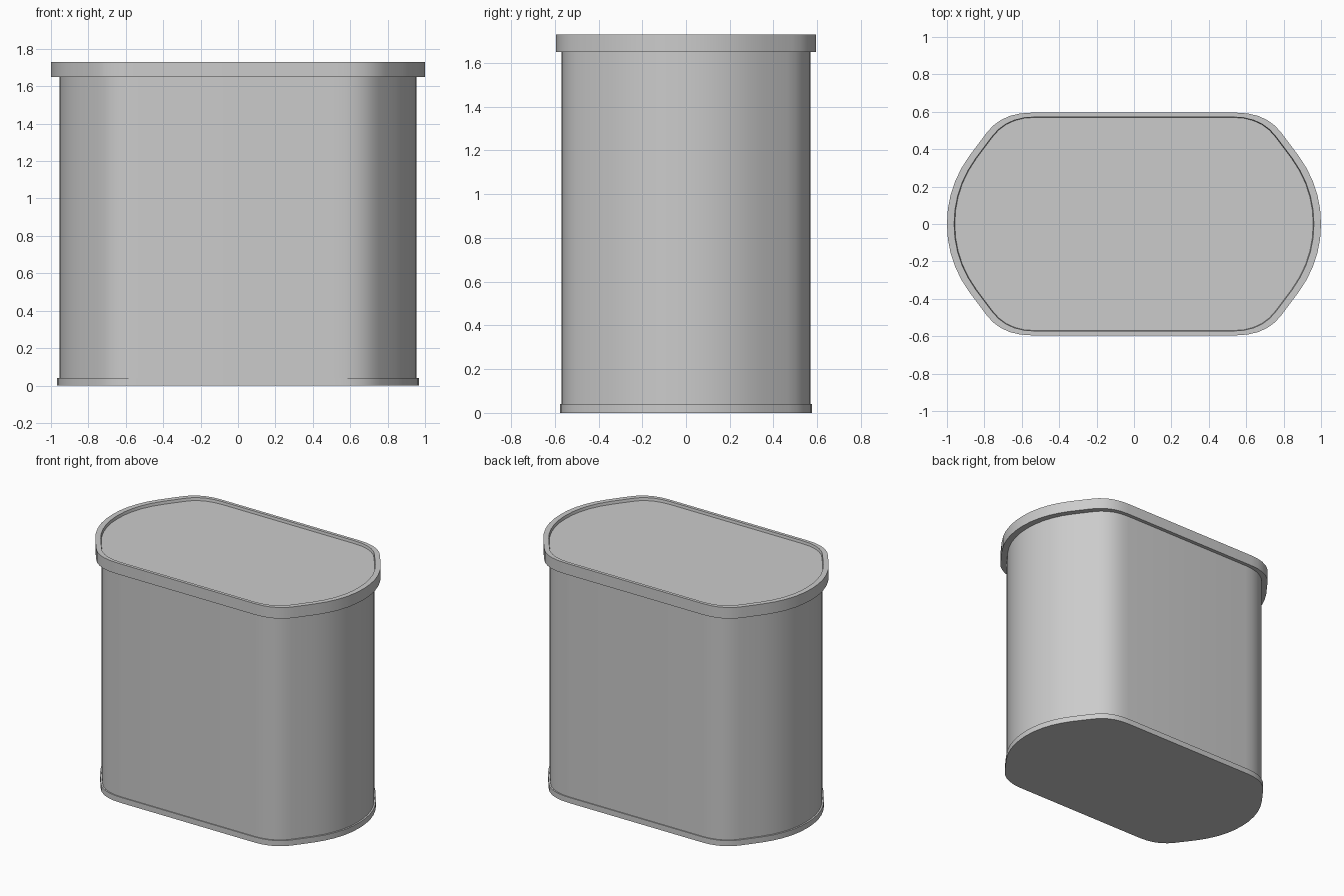
import bpy, bmesh, math
from mathutils import Vector

if "Cube" in bpy.data.objects:
    bpy.data.objects.remove(bpy.data.objects["Cube"])


def curve(a, c, b, n):
    a, c, b = Vector(a), Vector(c), Vector(b)
    return [a * (1 - t) ** 2 + c * 2 * t * (1 - t) + b * t * t
            for t in (i / n for i in range(n + 1))]


# One quarter of the outline, mirrored into a closed loop
quarter = (curve((1, 0), (1, 0.2), (0.88, 0.365), 5)
           + curve((0.79, 0.485), (0.71, 0.595), (0.55, 0.595), 5))
half = quarter + [Vector((-p.x, p.y)) for p in reversed(quarter)]
outline = half + [Vector((p.x, -p.y)) for p in reversed(half[1:-1])]


def loft(name, profile):
    """Skin the outline through (scale, z) steps and cap both ends."""
    bm = bmesh.new()
    rings = [[bm.verts.new((p.x * s, p.y * s, z)) for p in outline]
             for s, z in profile]
    n = len(outline)
    for a, b in zip(rings, rings[1:]):
        for i in range(n):
            j = (i + 1) % n
            bm.faces.new((a[i], a[j], b[j], b[i]))
    bm.faces.new(rings[0][::-1])
    bm.faces.new(rings[-1])
    bmesh.ops.recalc_face_normals(bm, faces=bm.faces)
    mesh = bpy.data.meshes.new(name)
    bm.to_mesh(mesh)
    bm.free()
    ob = bpy.data.objects.new(name, mesh)
    bpy.context.collection.objects.link(ob)
    bpy.ops.object.select_all(action='DESELECT')
    ob.select_set(True)
    bpy.context.view_layer.objects.active = ob
    bpy.ops.object.shade_smooth_by_angle(angle=math.radians(30))
    return ob


# Container wall with its thin foot flange
loft("container_body", [(0.967, 0), (0.967, 0.04), (0.955, 0.04), (0.955, 1.65)])

# Lid with a raised rim around a recessed top
loft("lid", [(1, 1.65), (1, 1.73), (0.962, 1.73), (0.958, 1.71)])
